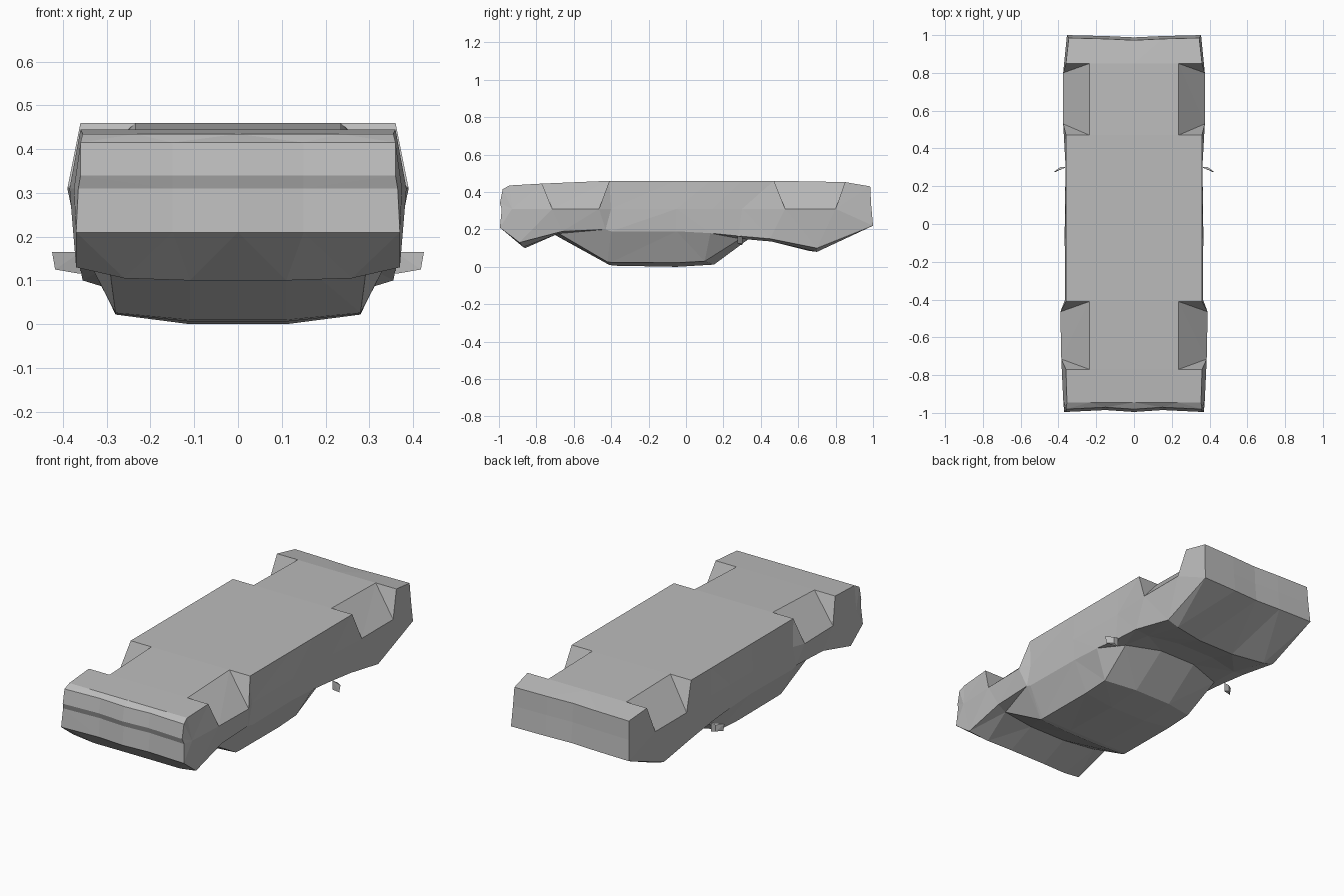
import bpy
import bmesh

default = bpy.data.objects.get("Cube")
if default:
    bpy.data.objects.remove(default)

grey = bpy.data.materials.new("body_grey")
grey.use_nodes = True
grey.diffuse_color = (0.5, 0.5, 0.5, 1)
grey.node_tree.nodes["Principled BSDF"].inputs["Base Color"].default_value = (0.5, 0.5, 0.5, 1)


def finish(bm, name):
    """Turn one half into an object mirrored across the centre line."""
    bmesh.ops.recalc_face_normals(bm, faces=bm.faces)
    mesh = bpy.data.meshes.new(name)
    bm.to_mesh(mesh)
    bm.free()
    mesh.materials.append(grey)
    obj = bpy.data.objects.new(name, mesh)
    bpy.context.collection.objects.link(obj)
    mirror = obj.modifiers.new("mirror", "MIRROR")
    mirror.use_clip = True
    return obj


bm = bmesh.new()
ARCH_X, MID_X, SIDE_Z = 0.235, 0.11, 0.31


def station(floor, side, belt, edge, middle):
    """Half a cross-section, from the flat floor round the side to the roof.
    floor = x, y, z; side = x, y; belt and edge = x, y, z; middle = y, z."""
    x, y, z = floor
    points = [(0, y, z), (ARCH_X, y, z), (x, y, z), (*side, SIDE_Z),
              belt, edge, (MID_X, *middle), (0, *middle)]
    return [bm.verts.new(p) for p in points]


# Cross-sections along the body
tail = station((.355, -.945, .435), (.375, -.93), (.37, -.89, .13), (.26, -.87, .105), (-.86, .1))
rear_a = station((.36, -.77, .445), (.385, -.715), (.365, -.66, .19), (.3, -.68, .178), (-.7, .17))
rear_b = station((.36, -.41, .46), (.39, -.465), (.365, -.43, .2), (.28, -.42, .026), (-.41, .01))
door_a = station((.36, -.4, .46), (.365, -.4), (.365, -.4, .19), (.28, -.4, .024), (-.38, .006))
door_b = station((.36, -.05, .46), (.367, -.05), (.36, -.05, .19), (.28, -.05, .022), (-.05, 0))
door_c = station((.36, .13, .46), (.365, .14), (.36, .13, .18), (.28, .1, .03), (.15, .012))
cowl = station((.36, .3, .46), (.362, .3), (.358, .28, .165), (.3, .29, .15), (.35, .16))
front_a = station((.36, .47, .46), (.375, .53), (.365, .45, .15), (.29, .46, .135), (.5, .135))
front_b = station((.36, .85, .453), (.375, .8), (.355, .7, .1), (.29, .7, .08), (.66, .085))


def skin(a, b, arch=False):
    """Join two sections; a wheel arch swaps the outer floor for a slope."""
    for i in range(len(a) - 1):
        if not (arch and i in (1, 2)):
            bm.faces.new((a[i], a[i + 1], b[i + 1], b[i]))
    if arch:
        bm.faces.new(a[1:4])
        bm.faces.new(b[1:4])
        bm.faces.new((a[1], a[3], b[3], b[1]))


sections = [tail, rear_a, rear_b, door_a, door_b, door_c, cowl, front_a, front_b]
for a, b in zip(sections, sections[1:]):
    skin(a, b, a in (rear_a, front_a))


def end_cap(sec, rows, mid_shift, centre_shift):
    """Close an end with bumper bands, then fan the corner from the side point."""
    grid = [[sec[2], sec[1], sec[0]]]
    for x, y, z in rows:
        grid.append([bm.verts.new(p) for p in
                     ((x, y, z), (0.15, y + mid_shift, z), (0, y + centre_shift, z))])
    grid.append([sec[5], sec[6], sec[7]])
    for upper, lower in zip(grid, grid[1:]):
        for i in range(2):
            bm.faces.new((upper[i], upper[i + 1], lower[i + 1], lower[i]))
    rim = [row[0] for row in grid[:-1]] + [sec[4]]
    for p, q in zip(rim, rim[1:]):
        bm.faces.new((sec[3], p, q))
    bm.faces.new((sec[4], grid[-2][0], sec[5]))


end_cap(tail, [(.36, -.98, .415), (.36, -.995, .34), (.365, -.985, .31), (.37, -.995, .21)], .01, 0)
end_cap(front_b, [(.345, .985, .43), (.35, .99, .33), (.355, 1, .22)], -.005, -.012)
bmesh.ops.triangulate(bm, faces=[f for f in bm.faces if len(f.verts) > 3])
finish(bm, "car_body")

# Small wedge mirrors beside the windscreen
bm = bmesh.new()
wedge = [(.36, .3, .165), (.36, .3, .115), (.425, .275, .165), (.418, .275, .125),
         (.39, .302, .16), (.39, .302, .125)]
for p in wedge:
    bm.verts.new(p)
bmesh.ops.convex_hull(bm, input=bm.verts)
finish(bm, "door_mirrors")
